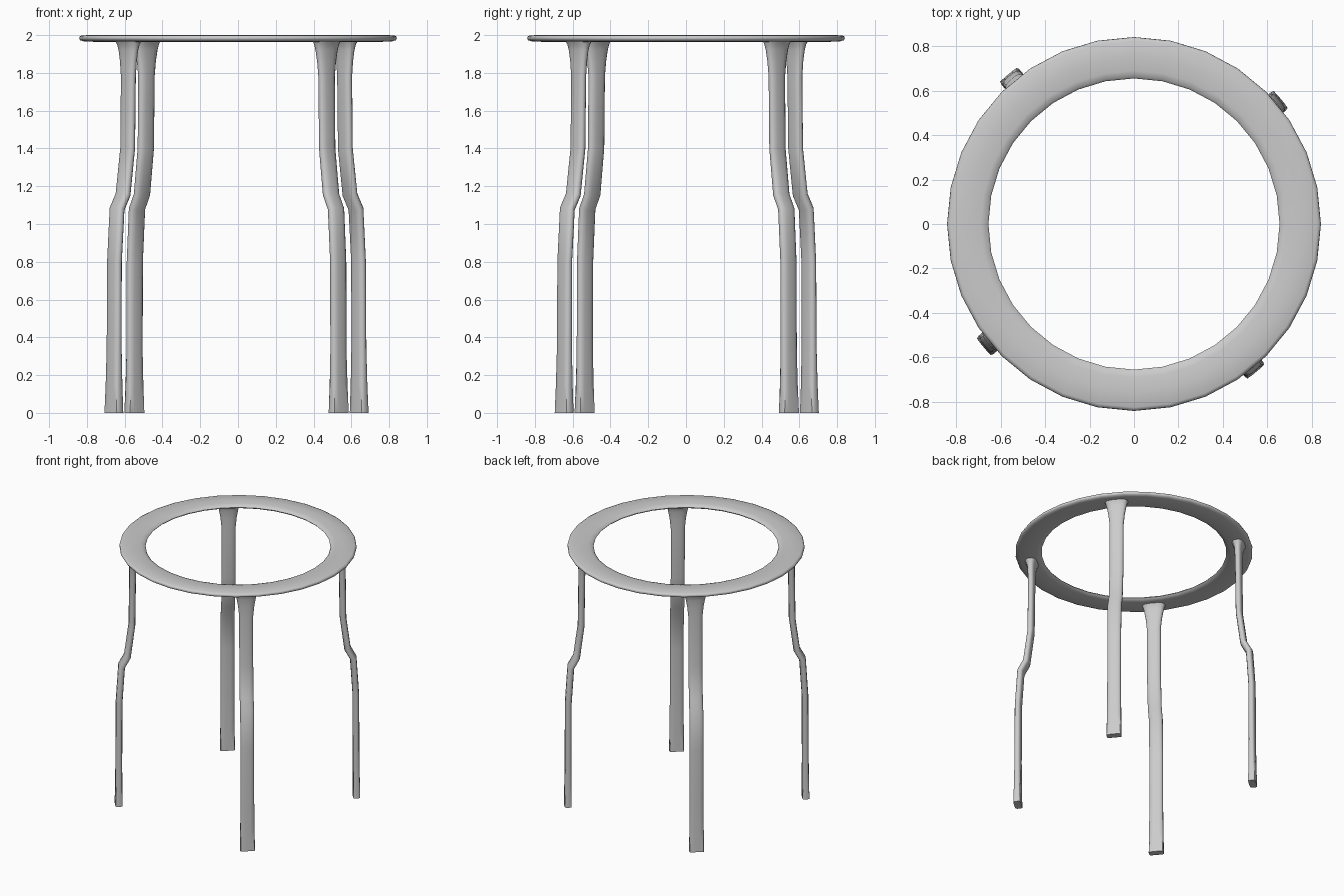
import bpy, bmesh, math
from mathutils import Vector

if "Cube" in bpy.data.objects:
    bpy.data.objects.remove(bpy.data.objects["Cube"])


def make_object(name, rings, close_loop):
    """Skin a list of closed point rings; either join last to first or cap the ends."""
    bm = bmesh.new()
    loops = [[bm.verts.new(p) for p in ring] for ring in rings]
    n, m = len(loops[0]), len(loops)
    for i in range(m if close_loop else m - 1):
        a, b = loops[i], loops[(i + 1) % m]
        for j in range(n):
            k = (j + 1) % n
            bm.faces.new((a[j], a[k], b[k], b[j]))
    if not close_loop:
        bm.faces.new(loops[0])
        bm.faces.new(loops[-1])
    bmesh.ops.recalc_face_normals(bm, faces=bm.faces)
    mesh = bpy.data.meshes.new(name)
    bm.to_mesh(mesh)
    bm.free()
    obj = bpy.data.objects.new(name, mesh)
    bpy.context.collection.objects.link(obj)
    bpy.ops.object.select_all(action='DESELECT')
    obj.select_set(True)
    bpy.context.view_layer.objects.active = obj
    bpy.ops.object.shade_smooth_by_angle(angle=math.radians(50))
    return obj


# Flat ring top: thin rounded profile (radius, z) turned in 32 steps
profile = [(0.825, 1.999), (0.838, 1.993), (0.841, 1.982), (0.836, 1.973),
           (0.815, 1.967), (0.75, 1.964), (0.69, 1.966), (0.663, 1.972),
           (0.655, 1.981), (0.663, 1.991), (0.69, 1.998), (0.75, 2.0)]
SEG = 32
make_object("ring_top",
            [[(r * math.cos(a), r * math.sin(a), z) for r, z in profile]
             for a in (2 * math.pi * i / SEG for i in range(SEG))], True)

# Leg stations: radius from centre, z, tangential width, radial thickness,
# tilt of the section, squareness of the section
stations = [
    (0.845, 0.000, 0.106, 0.052, 0.0, 9),
    (0.844, 0.150, 0.101, 0.048, 0.0, 5),
    (0.843, 0.350, 0.098, 0.046, 0.0, 3.2),
    (0.841, 0.800, 0.098, 0.046, 0.04, 3),
    (0.823, 1.080, 0.099, 0.048, 0.33, 3),
    (0.782, 1.155, 0.099, 0.048, 0.36, 3),
    (0.750, 1.400, 0.099, 0.046, 0.07, 3),
    (0.745, 1.780, 0.100, 0.046, 0.0, 3),
    (0.745, 1.860, 0.116, 0.049, 0.0, 3),
    (0.745, 1.920, 0.137, 0.056, 0.0, 3),
    (0.745, 1.950, 0.152, 0.068, 0.0, 3),
    (0.745, 1.975, 0.172, 0.095, 0.0, 3),
]
SIDES = 16


def leg_rings(angle):
    out = Vector((math.cos(angle), math.sin(angle), 0))
    side = Vector((-out.y, out.x, 0))
    rings = []
    for r, z, w, t, tilt, p in stations:
        centre = Vector((-0.008, 0.004, z)) + out * r
        across = out * math.cos(tilt) + Vector((0, 0, math.sin(tilt)))
        ring = []
        for i in range(SIDES):
            a = 2 * math.pi * i / SIDES
            c, s = math.cos(a), math.sin(a)
            k = (abs(c) ** p + abs(s) ** p) ** (-1 / p)
            ring.append(centre + side * (c * k * w / 2) + across * (s * k * t / 2))
        rings.append(ring)
    return rings


# Four kinked legs, spaced a quarter turn apart
names = ["back_right_leg", "back_left_leg", "front_left_leg", "front_right_leg"]
for i, name in enumerate(names):
    make_object(name, leg_rings(math.radians(39.8 + 90 * i)), False)
